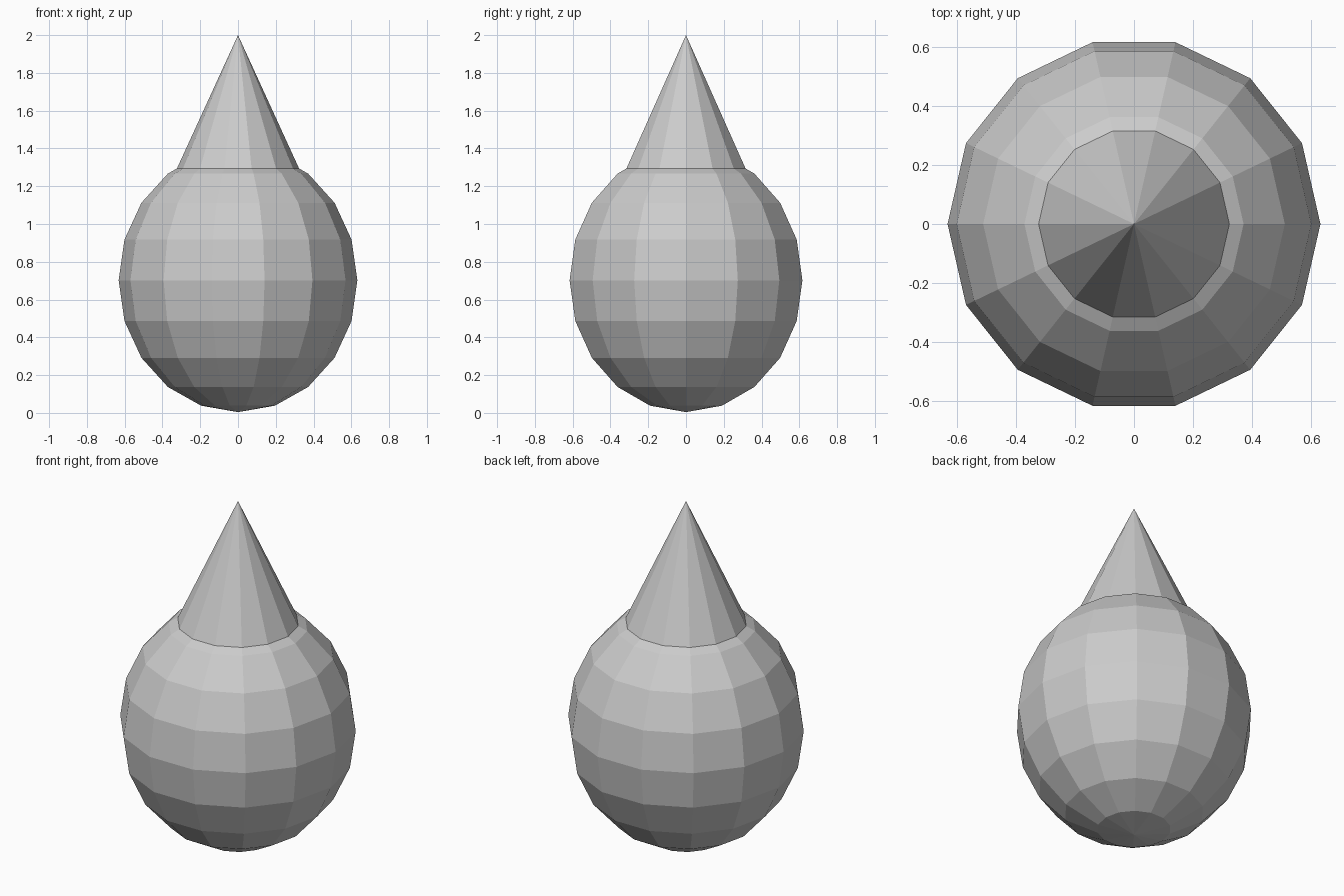
import bpy
import bmesh
from math import cos, sin, pi

SIDES = 14

if "Cube" in bpy.data.objects:
    bpy.data.objects.remove(bpy.data.objects["Cube"], do_unlink=True)

grey = bpy.data.materials.new("plain grey")
grey.use_nodes = True
colour = (0.6, 0.6, 0.6, 1)
grey.diffuse_color = colour
grey.node_tree.nodes["Principled BSDF"].inputs["Base Color"].default_value = colour


def lathe(name, profile):
    """Flat-faced solid turned about z; a profile point of radius 0 is a pole."""
    bm = bmesh.new()
    rings = []
    for r, z in profile:
        count = SIDES if r > 0 else 1
        angles = [2 * pi * i / SIDES for i in range(count)]
        rings.append([bm.verts.new((r * cos(a), r * sin(a), z)) for a in angles])
    for low, high in zip(rings, rings[1:]):
        for i in range(SIDES):
            j = (i + 1) % SIDES
            corners = [low[i % len(low)], low[j % len(low)],
                       high[j % len(high)], high[i % len(high)]]
            bm.faces.new(list(dict.fromkeys(corners)))
    bmesh.ops.recalc_face_normals(bm, faces=bm.faces)
    mesh = bpy.data.meshes.new(name)
    bm.to_mesh(mesh)
    bm.free()
    mesh.materials.append(grey)
    obj = bpy.data.objects.new(name, mesh)
    bpy.context.collection.objects.link(obj)
    return obj


# Round body: an upright faceted ellipsoid with ten bands
RADIUS, HALF_HEIGHT, BANDS = 0.632, 0.698, 10
body_profile = [(0, 0.004)]
for k in range(1, BANDS):
    t = pi * k / BANDS
    body_profile.append((RADIUS * sin(t), 0.702 - HALF_HEIGHT * cos(t)))
body_profile.append((0, 0.702 + HALF_HEIGHT))
lathe("round_body", body_profile)

# Pointed cone on top, closed underneath
lathe("pointed_top", [(0, 1.288), (0.326, 1.288), (0, 2.0)])
